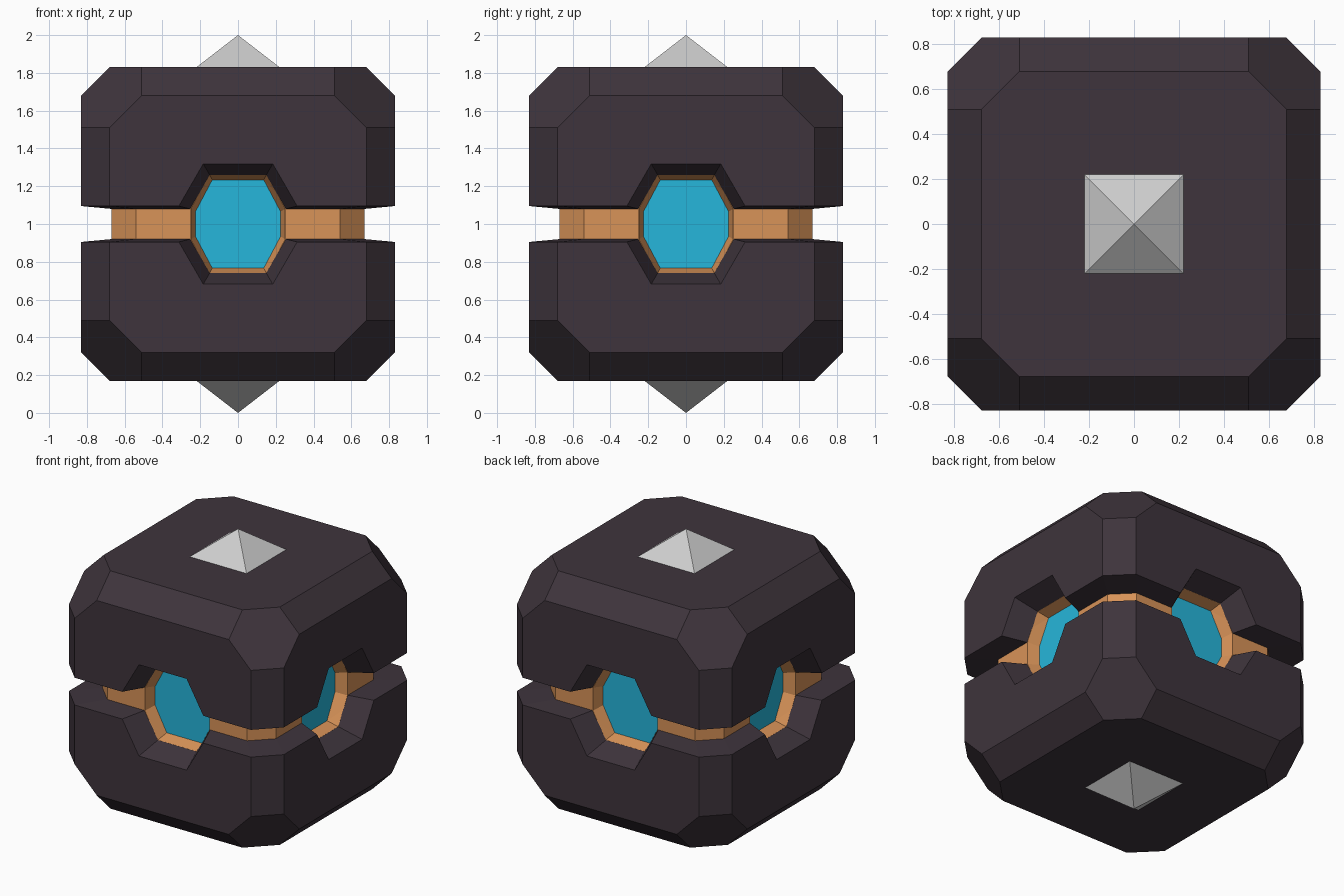
import bpy, bmesh, math
from itertools import permutations, product
from mathutils import Matrix, Vector

if "Cube" in bpy.data.objects:
    bpy.data.objects.remove(bpy.data.objects["Cube"])

LIFT = Matrix.Translation((0, 0, 1))


def material(name, rgb):
    m = bpy.data.materials.new(name)
    lin = [((c / 255 + 0.055) / 1.055) ** 2.4 for c in rgb]
    m.diffuse_color = (*lin, 1)
    m.use_nodes = True
    m.node_tree.nodes["Principled BSDF"].inputs["Base Color"].default_value = m.diffuse_color
    return m


DARK = material("dark plum", (62, 52, 60))
COPPER = material("copper", (216, 147, 88))
BLUE = material("bright blue", (38, 182, 219))
SILVER = material("silver", (205, 205, 205))


def hull(name, points, mat, matrix=Matrix()):
    """Convex solid around a set of points, with flat faces merged."""
    bm = bmesh.new()
    for p in points:
        bm.verts.new(matrix @ Vector(p))
    bmesh.ops.convex_hull(bm, input=bm.verts)
    bmesh.ops.dissolve_limit(bm, angle_limit=0.005, verts=bm.verts, edges=bm.edges)
    bmesh.ops.recalc_face_normals(bm, faces=bm.faces)
    me = bpy.data.meshes.new(name)
    bm.to_mesh(me)
    bm.free()
    me.materials.append(mat)
    ob = bpy.data.objects.new(name, me)
    bpy.context.collection.objects.link(ob)
    return ob


def subtract(ob, cutters):
    """Cut each cutter out of the object, then remove the cutters."""
    for c in cutters:
        mod = ob.modifiers.new("cut", 'BOOLEAN')
        mod.operation, mod.solver, mod.object = 'DIFFERENCE', 'EXACT', c
    bpy.context.view_layer.update()
    me = bpy.data.meshes.new_from_object(
        ob.evaluated_get(bpy.context.evaluated_depsgraph_get()))
    ob.modifiers.clear()
    ob.data = me
    for c in cutters:
        bpy.data.objects.remove(c)


def octagon(a, b, z):
    """Square of half-width a with corners cut at b."""
    return [(s * x, t * y, z) for x, y in ((a, b), (b, a))
            for s, t in product((1, -1), repeat=2)]


def hexagon(y, apothem):
    r = apothem / math.cos(math.pi / 6)
    return [(r * math.cos(k * math.pi / 3), -y, r * math.sin(k * math.pi / 3))
            for k in range(6)]


def window(y, t):
    """Window outline at depth y, grown by t."""
    return [(s * x, -y, u * z)
            for x, z in ((0.136 + t * 0.55, 0.234 + t), (0.225 + t, 0.066 + t * 0.55))
            for s, u in product((1, -1), repeat=2)]


TURNS = [Matrix.Rotation(k * math.pi / 2, 4, 'Z') for k in range(4)]
SIDES = ("front", "right", "back", "left")

# Two bevelled shell halves, hollow, with a tapered six-sided notch on each side
corner = [tuple(s * v for s, v in zip(sg, p))
          for p in permutations((0.83, 0.68, 0.51))
          for sg in product((1, -1), (1, -1), (1,))]
for name, flip in (("upper_shell", 1), ("lower_shell", -1)):
    M = LIFT @ Matrix.Diagonal((1, 1, flip, 1))
    half = hull(name, corner + octagon(0.83, 0.68, 0.095) + octagon(0.67, 0.54, 0.08),
                DARK, M)
    cavity = hull("cavity_cutter", octagon(0.668, 0.538, -0.2) + octagon(0.668, 0.538, 0.5),
                  DARK, M)
    notches = [hull("notch_cutter", hexagon(0.93, 0.3555) + hexagon(0.60, 0.2338),
                    DARK, LIFT @ T) for T in TURNS]
    subtract(half, [cavity] + notches)

# Copper core with a shallow recess on each side
core = hull("copper_core", octagon(0.67, 0.54, -0.5) + octagon(0.67, 0.54, 0.5), COPPER, LIFT)
subtract(core, [hull("recess_cutter", window(0.75, 0.05) + window(0.59, 0.0), COPPER, LIFT @ T)
                for T in TURNS])

# Blue windows at the bottom of the recesses
for side, T in zip(SIDES, TURNS):
    hull(side + "_window", window(0.592, 0.0) + window(0.587, 0.0), BLUE, LIFT @ T)

# Silver spikes on top and bottom
for name, flip in (("top_spike", 1), ("bottom_spike", -1)):
    base = [(x, y, z) for x, y in product((-0.22, 0.22), repeat=2) for z in (0.82, 0.83)]
    hull(name, base + [(0, 0, 1)], SILVER, LIFT @ Matrix.Diagonal((1, 1, flip, 1)))
